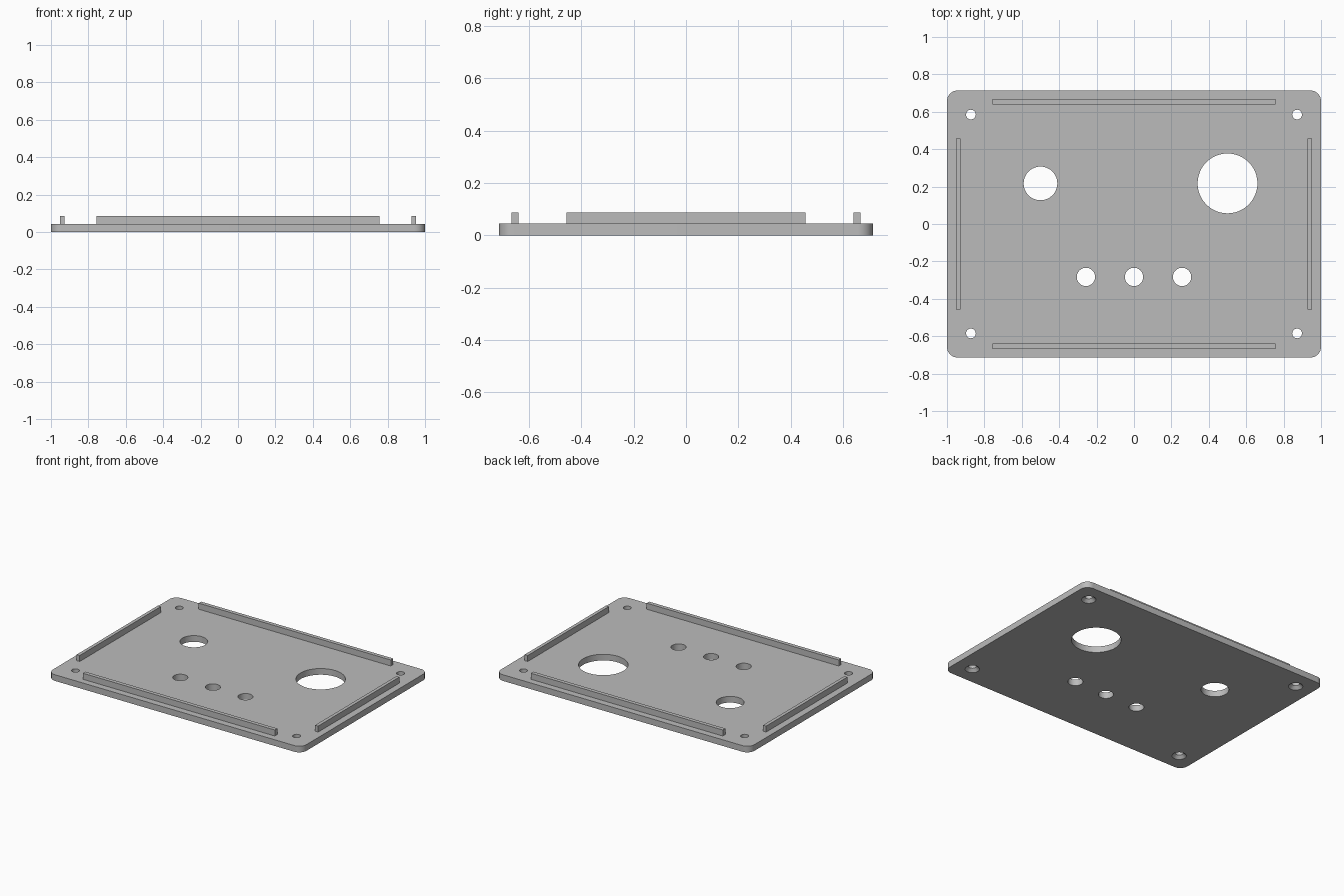
import bpy, bmesh, math

cube = bpy.data.objects.get("Cube")
if cube:
    bpy.data.objects.remove(cube, do_unlink=True)

HALF_X, HALF_Y, THICK, TOP = 1.0, 0.714, 0.044, 0.087
CORNER = 0.057

grey = bpy.data.materials.new("plain grey")
grey.use_nodes = True
colour = (0.5, 0.5, 0.5, 1)
grey.diffuse_color = colour
grey.node_tree.nodes["Principled BSDF"].inputs["Base Color"].default_value = colour


def add_object(name, bm):
    bmesh.ops.recalc_face_normals(bm, faces=bm.faces)
    mesh = bpy.data.meshes.new(name)
    bm.to_mesh(mesh)
    bm.free()
    mesh.materials.append(grey)
    obj = bpy.data.objects.new(name, mesh)
    bpy.context.collection.objects.link(obj)
    return obj


def box(bm, x0, x1, y0, y1, z0, z1):
    verts = bmesh.ops.create_cube(bm, size=1)["verts"]
    for v in verts:
        v.co.x = x0 if v.co.x < 0 else x1
        v.co.y = y0 if v.co.y < 0 else y1
        v.co.z = z0 if v.co.z < 0 else z1


def turned(bm, x, y, profile, sides=48):
    """Closed solid of revolution from (radius, height) pairs."""
    rings = []
    for r, z in profile:
        angles = [math.tau * i / sides for i in range(sides)]
        rings.append([bm.verts.new((x + r * math.cos(a), y + r * math.sin(a), z))
                      for a in angles])
    for low, high in zip(rings, rings[1:]):
        for i in range(sides):
            j = (i + 1) % sides
            bm.faces.new((low[i], low[j], high[j], high[i]))
    bm.faces.new(rings[0][::-1])
    bm.faces.new(rings[-1])


# Base plate with rounded vertical corners
bm = bmesh.new()
box(bm, -HALF_X, HALF_X, -HALF_Y, HALF_Y, 0, THICK)
upright = [e for e in bm.edges if abs(e.verts[0].co.z - e.verts[1].co.z) > 0.01]
bmesh.ops.bevel(bm, geom=upright, offset=CORNER, segments=10, profile=0.5, affect='EDGES')
plate = add_object("base_plate", bm)

# Cutter for the through holes and the countersunk screw holes
bm = bmesh.new()
holes = [(0.5, 0.217, 0.16), (-0.5, 0.217, 0.09)]
holes += [(x, -0.283, 0.049) for x in (-0.257, 0, 0.257)]
for x, y, r in holes:
    turned(bm, x, y, [(r, -0.02), (r, 0.1)])
for x in (-0.872, 0.872):
    for y in (-0.585, 0.585):
        turned(bm, x, y, [(0.057, -0.01), (0.026, 0.021), (0.026, 0.1)], 32)
cutter = add_object("hole_cutter", bm)
cutter.hide_render = True

cut = plate.modifiers.new("holes", 'BOOLEAN')
cut.operation = 'DIFFERENCE'
cut.solver = 'EXACT'
cut.object = cutter
bpy.context.view_layer.objects.active = plate
plate.select_set(True)
bpy.ops.object.modifier_apply(modifier=cut.name)
bpy.data.objects.remove(cutter, do_unlink=True)
bpy.ops.object.shade_smooth_by_angle(angle=math.radians(30))

# Locating ribs along the four edges
for side, s in (("front", -1), ("back", 1)):
    bm = bmesh.new()
    box(bm, -0.757, 0.757, *sorted((s * 0.639, s * 0.667)), THICK, TOP)
    add_object(side + "_rib", bm)
for side, s in (("right", -1), ("left", 1)):
    bm = bmesh.new()
    box(bm, *sorted((s * 0.928, s * 0.952)), -0.457, 0.457, THICK, TOP)
    add_object(side + "_rib", bm)
